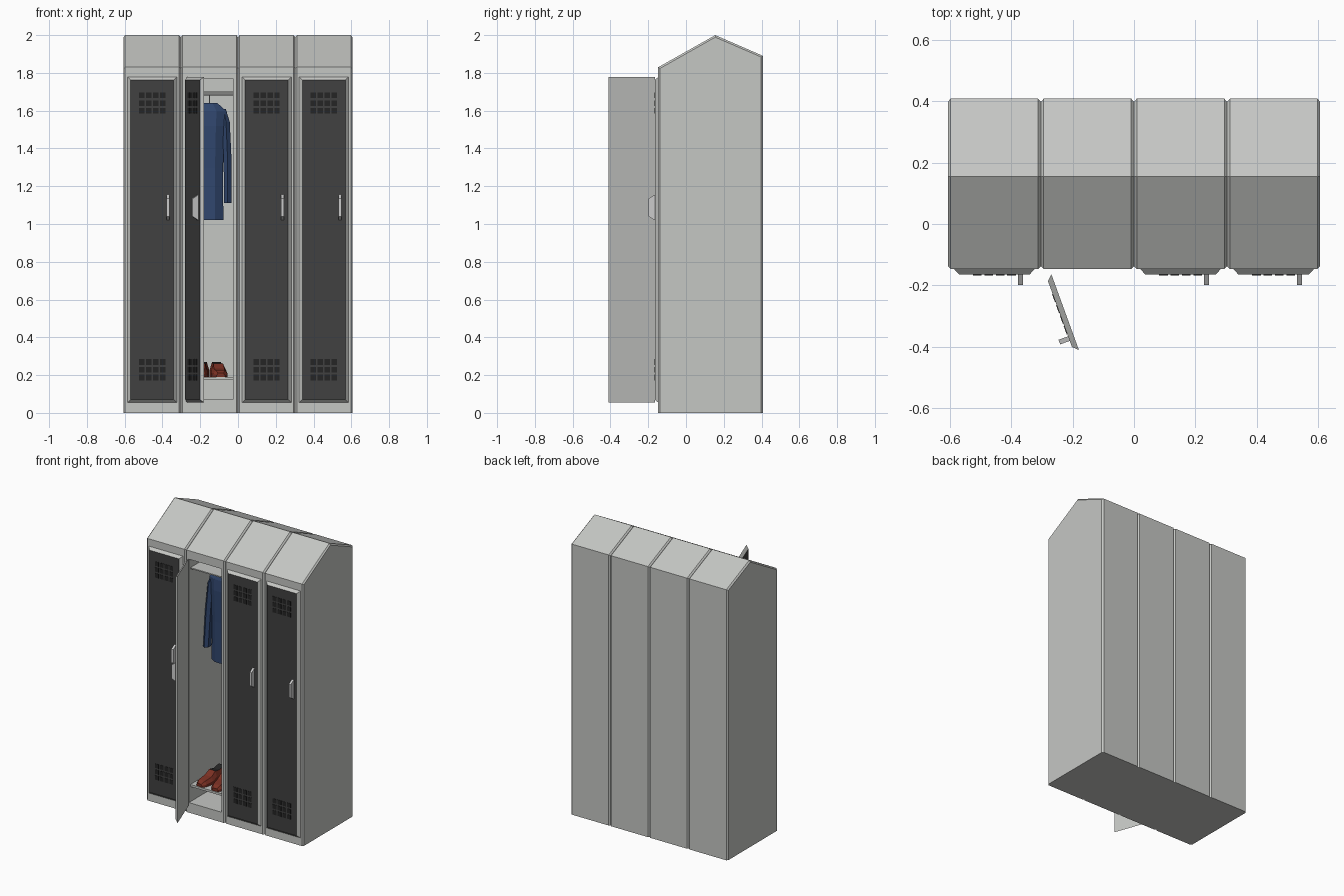
import bpy, bmesh, math
from mathutils import Matrix, Vector

cube = bpy.data.objects.get("Cube")
if cube:
    bpy.data.objects.remove(cube)


def material(name, r, g, b):
    m = bpy.data.materials.new(name)
    m.use_nodes = True
    m.diffuse_color = (r, g, b, 1)
    m.node_tree.nodes["Principled BSDF"].inputs["Base Color"].default_value = (r, g, b, 1)
    return m


grey = material("locker_grey", 0.56, 0.57, 0.55)
charcoal = material("door_charcoal", 0.052, 0.052, 0.052)
black = material("vent_black", 0.018, 0.018, 0.018)
steel = material("handle_steel", 0.6, 0.6, 0.6)
blue = material("coat_blue", 0.03, 0.062, 0.155)
red = material("shoe_red", 0.2, 0.03, 0.017)


def finish(bm, name, mats, rule=None, matrix=Matrix()):
    """Turn a bmesh into an object, colouring faces by rule."""
    bm.normal_update()
    for f in bm.faces:
        f.material_index = rule(f) if rule else 0
    me = bpy.data.meshes.new(name)
    bm.to_mesh(me)
    bm.free()
    for m in mats:
        me.materials.append(m)
    ob = bpy.data.objects.new(name, me)
    ob.matrix_world = matrix
    bpy.context.collection.objects.link(ob)
    return ob


def loft(rings):
    """Skin equal-length rings of points and cap both ends."""
    bm = bmesh.new()
    vs = [[bm.verts.new(p) for p in ring] for ring in rings]
    n = len(vs[0])
    for a, b in zip(vs, vs[1:]):
        for i in range(n):
            j = (i + 1) % n
            bm.faces.new((a[i], a[j], b[j], b[i]))
    bm.faces.new(vs[0])
    bm.faces.new(vs[-1])
    bmesh.ops.recalc_face_normals(bm, faces=bm.faces)
    return bm


def add_box(bm, lo, hi):
    lo, hi = Vector(lo), Vector(hi)
    bmesh.ops.create_cube(bm, size=1, matrix=Matrix.Translation((lo + hi) / 2)
                          @ Matrix.Diagonal((*(hi - lo), 1)))


def box(name, lo, hi, mat):
    bm = bmesh.new()
    add_box(bm, lo, hi)
    return finish(bm, name, [mat])


def oval(x, y, z, rx, ry, n=8):
    angles = [math.tau * (i + 0.5) / n for i in range(n)]
    return [(x + rx * math.cos(a), y + ry * math.sin(a), z) for a in angles]


# Locker cabinets: gabled profile with chamfered side edges
WIDTH, CHAMFER, FRONT, BACK = 0.303, 0.009, -0.147, 0.408
outer = [(FRONT, 0), (FRONT, 1.83), (0.155, 2.0), (BACK, 1.89), (BACK, 0)]
inner = [(FRONT + 0.01, 0), (FRONT + 0.01, 1.824), (0.155, 1.989),
         (BACK - 0.01, 1.884), (BACK - 0.01, 0)]


def cabinet(name, cx, is_open):
    h = WIDTH / 2
    sections = [(-h, inner), (CHAMFER - h, outer), (h - CHAMFER, outer), (h, inner)]
    bm = loft([[(cx + x, y, z) for y, z in prof] for x, prof in sections])
    if is_open:
        bm.normal_update()
        face = next(f for f in bm.faces if f.normal.y < -0.99)
        # Doorway, then the recess behind it
        for depth in (0, 0.535):
            bmesh.ops.inset_region(bm, faces=[face], thickness=0.005)
            for v in face.verts:
                v.co.x = cx + math.copysign(0.125, v.co.x - cx)
                v.co.z = 0.07 if v.co.z < 1 else 1.77
                v.co.y = FRONT + depth
    finish(bm, name, [grey])


# Doors: origin at the hinge, opening towards -y
DOOR_W, BOTTOM, TOP, THICK, RIM = 0.262, 0.054, 1.779, 0.018, 0.017


def door(name, matrix):
    def rect(inset, y):
        x0, x1, z0, z1 = inset, DOOR_W - inset, BOTTOM + inset, TOP - inset
        return [(x0, y, z0), (x1, y, z0), (x1, y, z1), (x0, y, z1)]
    bm = loft([rect(0, 0), rect(RIM, -THICK)])
    finish(bm, name, [grey, charcoal], lambda f: int(f.normal.y < -0.9), matrix)

    # Vent grids near the top and bottom
    bm = bmesh.new()
    for centre in (0.228, 1.64):
        for row in range(-1, 2):
            for col in range(4):
                x = DOOR_W / 2 + (col - 1.5) * 0.037
                z = centre + row * 0.041
                add_box(bm, (x - 0.014, -THICK - 0.002, z - 0.015),
                        (x + 0.014, -THICK + 0.001, z + 0.015))
    finish(bm, name + "_vents", [black], None, matrix)

    # Pull handle
    side = [(-THICK, 1.02), (-THICK - 0.033, 1.04), (-THICK - 0.033, 1.135), (-THICK, 1.155)]
    hx = DOOR_W / 2 + 0.085
    bm = loft([[(hx + dx, y, z) for y, z in side] for dx in (-0.008, 0.008)])
    finish(bm, name + "_handle", [steel], None, matrix)


for i in range(4):
    cx = (i - 1.5) * WIDTH
    is_open = i == 1
    cabinet(f"cabinet_{i + 1}", cx, is_open)
    if is_open:
        place = Matrix.Translation((-0.269, -0.164, 0)) @ Matrix.Rotation(math.radians(-70), 4, "Z")
    else:
        place = Matrix.Translation((cx - DOOR_W / 2, FRONT, 0))
    door(f"door_{i + 1}", place)

# Fittings inside the open locker
CX, RAIL_Y = -WIDTH / 2, 0.05
box("shoe_shelf", (CX - 0.125, -0.13, 0.175), (CX + 0.125, 0.388, 0.19), grey)
box("hat_shelf", (CX - 0.125, -0.13, 1.697), (CX + 0.125, 0.388, 1.705), grey)
bm = loft([oval(0, 0, z, 0.006, 0.006) for z in (-0.125, 0.125)])
finish(bm, "clothes_rail", [steel], None,
       Matrix.Translation((CX, RAIL_Y, 1.686)) @ Matrix.Rotation(math.pi / 2, 4, "Y"))
bm = loft([oval(CX, RAIL_Y, z, 0.003, 0.003, 6) for z in (1.62, 1.69)])
finish(bm, "hanger_hook", [steel])

# Hanging coat
body = [(1.02, 0.08, 0.05), (1.3, 0.078, 0.048), (1.52, 0.09, 0.052),
        (1.595, 0.1, 0.045), (1.64, 0.046, 0.026)]
bm = loft([oval(CX, RAIL_Y, z, rx, ry) for z, rx, ry in body])
finish(bm, "coat_body", [blue])
sleeve = [(1.11, 0.097, -0.035, 0.022, 0.034), (1.35, 0.096, -0.012, 0.024, 0.038),
          (1.54, 0.088, 0.005, 0.023, 0.04), (1.61, 0.076, 0.005, 0.012, 0.02)]
for side, label in ((-1, "right"), (1, "left")):
    bm = loft([oval(CX + side * x, RAIL_Y + y, z, rx, ry, 6) for z, x, y, rx, ry in sleeve])
    finish(bm, f"coat_sleeve_{label}", [blue])

# Pair of shoes, toes forward, with a dark ankle opening
shoe = [(-0.125, 0.022, 0.02), (-0.1, 0.038, 0.036), (-0.04, 0.043, 0.046),
        (0.0, 0.038, 0.072), (0.04, 0.036, 0.066), (0.09, 0.036, 0.08), (0.105, 0.03, 0.07)]
for side, label in ((-1, "right"), (1, "left")):
    bm = loft([[(-w, y, 0), (w, y, 0), (w, y, h * 0.5), (w * 0.65, y, h),
                (-w * 0.65, y, h), (-w, y, h * 0.5)] for y, w, h in shoe])
    finish(bm, f"shoe_{label}", [red, black],
           lambda f: int(f.normal.z > 0.8 and f.calc_center_median().y > 0),
           Matrix.Translation((CX + side * 0.047, 0, 0.19))
           @ Matrix.Rotation(math.radians(side * 6), 4, "Z"))
